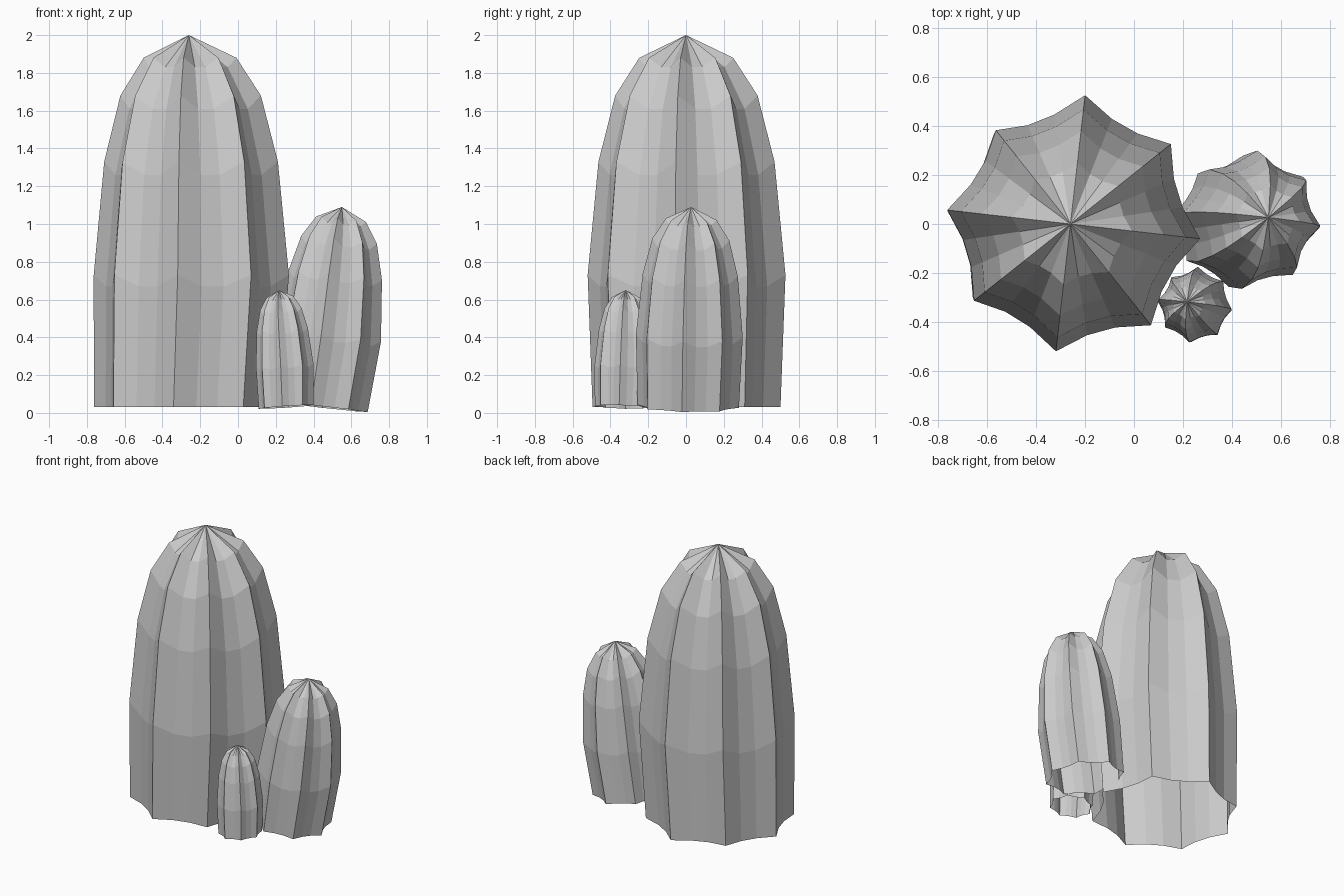
import bpy, bmesh, math
from mathutils import Vector, Matrix

if "Cube" in bpy.data.objects:
    bpy.data.objects.remove(bpy.data.objects["Cube"])

# ridge radii, counter-clockwise from the ridge near +x
RIDGES = [0.533, 0.525, 0.53, 0.49, 0.507, 0.504, 0.524, 0.529]
START = math.radians(-6.5)
# (height, radius factor, x shift, valley drop) of each ring
RINGS = [(0.0, 0.95, -0.025, 0.0), (0.70, 1.0, 0.0, 0.06), (1.30, 0.89, 0.0, 0.07),
         (1.65, 0.72, 0.0, 0.07), (1.85, 0.475, 0.0, 0.05)]
HEIGHT = 1.97


def radius(i):
    """Sharp ridge on every third side, two valley points between."""
    a, b = RIDGES[i // 3], RIDGES[(i // 3 + 1) % 8]
    k = i % 3
    return a if k == 0 else 0.875 * (a + (b - a) * k / 3)


def cactus(name, base, apex, girth):
    """Ribbed, open-bottomed column leaning from base to apex."""
    base, apex = Vector(base), Vector(apex)
    axis = apex - base
    s = axis.length / HEIGHT
    rot = Vector((0, 0, 1)).rotation_difference(axis).to_matrix().to_4x4()
    bm = bmesh.new()
    rings = []
    for z, f, dx, drop in RINGS:
        ring = []
        for i in range(24):
            a = START + math.tau * i / 24
            r = radius(i) * f
            h = z - (drop if i % 3 else 0)
            ring.append(bm.verts.new((r * math.cos(a) + dx, r * math.sin(a), h)))
        rings.append(ring)
    tip = bm.verts.new((0, 0, HEIGHT))
    for i in range(24):
        j = (i + 1) % 24
        for lo, hi in zip(rings, rings[1:]):
            bm.faces.new((lo[i], lo[j], hi[j], hi[i]))
        bm.faces.new((rings[-1][i], rings[-1][j], tip))
    scale = Matrix.Diagonal((girth, girth, s, 1))
    bm.transform(Matrix.Translation(base) @ rot @ scale)
    mesh = bpy.data.meshes.new(name)
    bm.to_mesh(mesh)
    bm.free()
    obj = bpy.data.objects.new(name, mesh)
    bpy.context.collection.objects.link(obj)
    return obj


# tall main stem, leaning side stem and small front stem
cactus("large_cactus", (-0.26, 0, 0.03), (-0.26, 0, 2.0), 1.0)
cactus("medium_cactus", (0.43, 0.01, 0.033), (0.55, 0.027, 1.09), 0.54)
cactus("small_cactus", (0.258, -0.337, 0.032), (0.217, -0.318, 0.65), 0.295)
